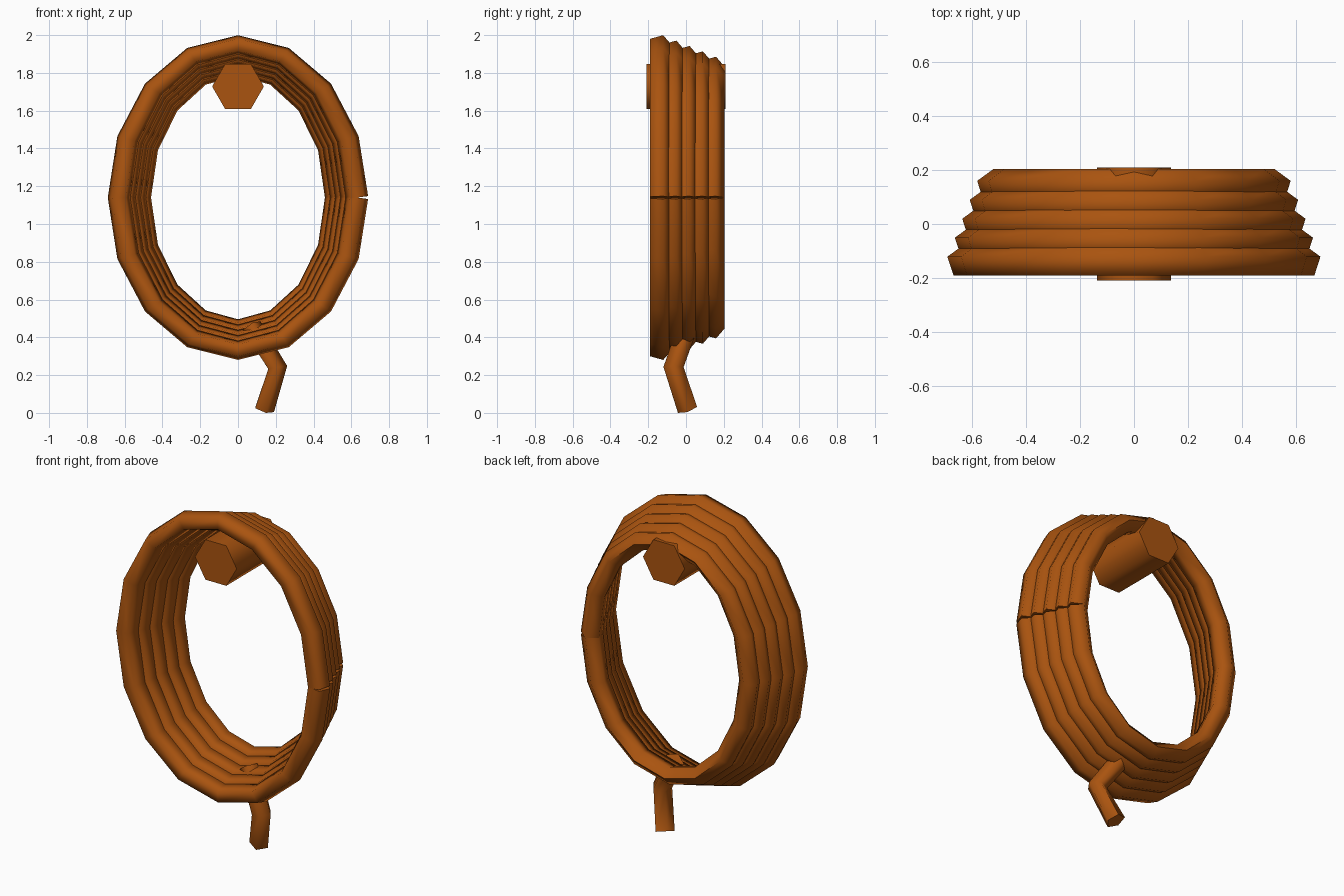
import bpy, bmesh, math
from mathutils import Vector

if "Cube" in bpy.data.objects:
    bpy.data.objects.remove(bpy.data.objects["Cube"])

rope_brown = bpy.data.materials.new("rope brown")
rope_brown.diffuse_color = (0.40, 0.088, 0.005, 1)
rope_brown.use_nodes = True
rope_brown.node_tree.nodes["Principled BSDF"].inputs["Base Color"].default_value = rope_brown.diffuse_color


def make_tube(name, sections):
    """Skin a list of equal-length point loops into a capped tube."""
    bm = bmesh.new()
    loops = [[bm.verts.new(p) for p in s] for s in sections]
    n = len(loops[0])
    for a, b in zip(loops, loops[1:]):
        for i in range(n):
            j = (i + 1) % n
            bm.faces.new((a[i], a[j], b[j], b[i]))
    bm.faces.new(loops[0][::-1])
    bm.faces.new(loops[-1])
    bmesh.ops.recalc_face_normals(bm, faces=bm.faces)
    me = bpy.data.meshes.new(name)
    bm.to_mesh(me)
    bm.free()
    me.materials.append(rope_brown)
    ob = bpy.data.objects.new(name, me)
    bpy.context.collection.objects.link(ob)
    bpy.ops.object.select_all(action='DESELECT')
    ob.select_set(True)
    bpy.context.view_layer.objects.active = ob
    bpy.ops.object.shade_smooth_by_angle(angle=math.radians(75))
    return ob


# Coils: five open 16-sided loops with a pentagon section, shrinking to the back
R, SEG, CZ = 0.0625, 16, 1.14
for k in range(5):
    y = -0.14 + 0.07 * k
    rx, rz = 0.63 - 0.0275 * k, 0.809 - 0.0285 * k
    path = [Vector((rx * math.cos(2 * math.pi * i / SEG), 0,
                    rz * math.sin(2 * math.pi * i / SEG))) for i in range(SEG + 1)]
    sections = []
    for i, p in enumerate(path):
        # ends stay square to their own segment, which leaves the narrow slit
        t = (path[min(i + 1, SEG)] - path[max(i - 1, 0)]).normalized()
        out = Vector((t.z, 0, -t.x))
        loop = []
        for s in range(5):
            a = 2 * math.pi * s / 5
            d = out * R * math.sin(a)
            d.z *= 0.85
            loop.append(p + d + Vector((0, y + R * math.cos(a), CZ)))
        sections.append(loop)
    make_tube("rope_coil_%d" % (k + 1), sections)

# Hexagonal peg the coil hangs on
make_tube("hanging_peg", [
    [Vector((0.137 * math.cos(math.pi * s / 3), y,
             1.728 + 0.137 * math.sin(math.pi * s / 3))) for s in range(6)]
    for y in (-0.208, 0.208)])

# Loose end of the rope, bent once below the coil
path = [Vector((0.07, 0.012, 0.455)), Vector((0.205, -0.066, 0.24)),
        Vector((0.137, 0.008, 0.024))]
sections = []
for i, p in enumerate(path):
    t = (path[min(i + 1, 2)] - path[max(i - 1, 0)]).normalized()
    u = t.cross(Vector((0, 1, 0))).normalized()
    v = t.cross(u)
    sections.append([p + 0.056 * (u * math.cos(2 * math.pi * s / 5)
                                  + v * math.sin(2 * math.pi * s / 5)) for s in range(5)])
low = min(q.z for q in sections[-1])
for q in sections[-1]:
    q.z -= low
make_tube("rope_tail", sections)
